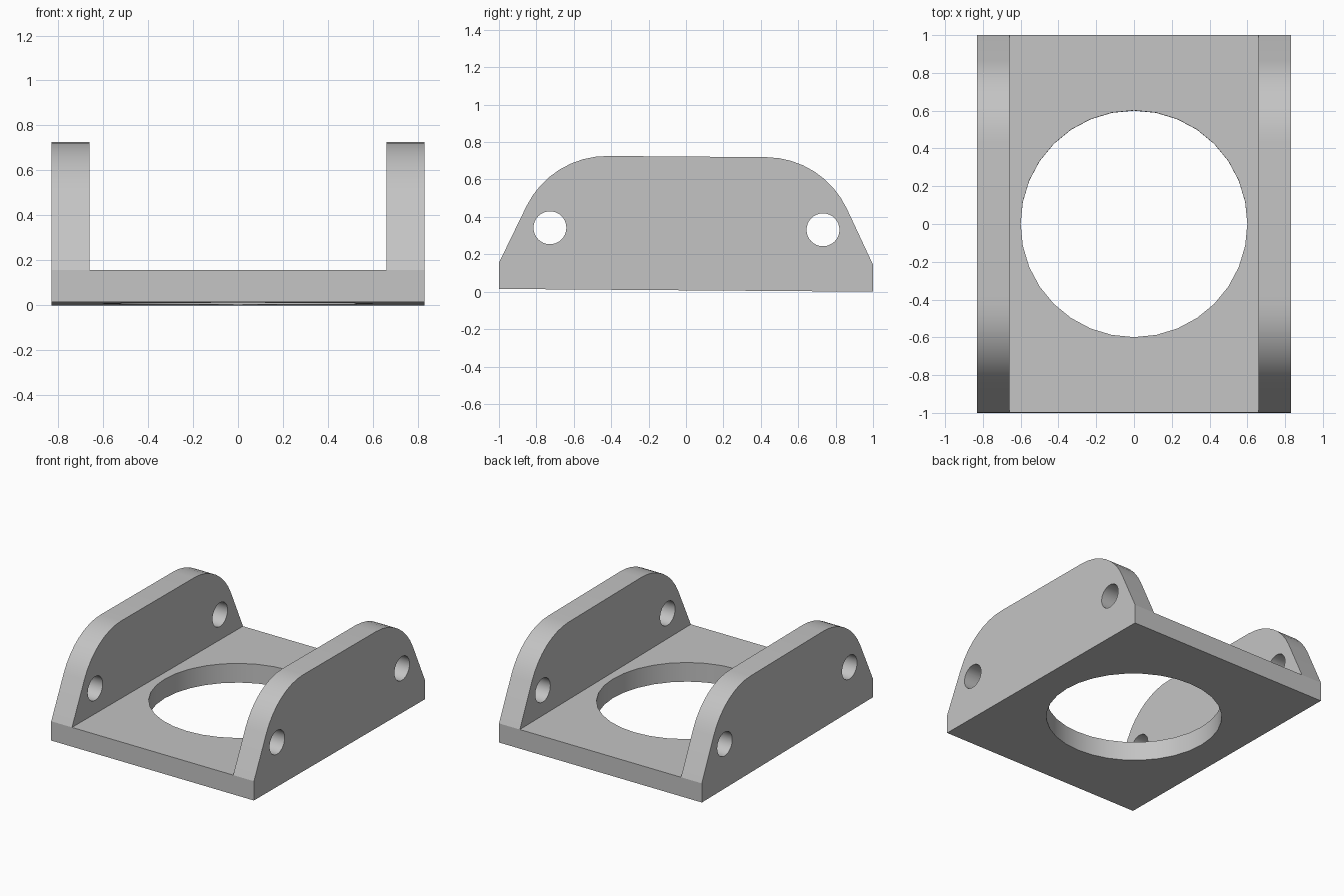
import bpy
import bmesh
import math
from mathutils import Matrix

cube = bpy.data.objects.get("Cube")
if cube:
    bpy.data.objects.remove(cube, do_unlink=True)

HALF_WIDTH, INNER, FLOOR, HEIGHT = 0.83, 0.66, 0.142, 0.715
RADIUS = 0.48
SLOPE = math.radians(25.5)
TILT = -0.0075

grey = bpy.data.materials.new("plain_grey")
grey.use_nodes = True
colour = (0.55, 0.55, 0.55, 1)
grey.diffuse_color = colour
grey.node_tree.nodes["Principled BSDF"].inputs["Base Color"].default_value = colour


def make_object(name, bm):
    bmesh.ops.recalc_face_normals(bm, faces=bm.faces)
    mesh = bpy.data.meshes.new(name)
    bm.to_mesh(mesh)
    bm.free()
    obj = bpy.data.objects.new(name, mesh)
    bpy.context.collection.objects.link(obj)
    mesh.materials.append(grey)
    return obj


def cut(target, bm):
    cutter = make_object("cutter", bm)
    cutter.hide_render = True
    mod = target.modifiers.new("cut", "BOOLEAN")
    mod.operation = "DIFFERENCE"
    mod.solver = "EXACT"
    mod.object = cutter
    bpy.ops.object.modifier_apply(modifier=mod.name)
    bpy.data.objects.remove(cutter, do_unlink=True)


def cylinder(radius, depth, matrix):
    bm = bmesh.new()
    bmesh.ops.create_cone(bm, cap_ends=True, segments=32, radius1=radius,
                          radius2=radius, depth=depth, matrix=matrix)
    return bm


# Side profile: upright foot, slope, rounded shoulder, mirrored front to back
half = [(1, 0), (1, FLOOR)]
for i in range(9):
    a = SLOPE + (math.pi / 2 - SLOPE) * i / 8
    half.append((0.424 + RADIUS * math.cos(a), HEIGHT - RADIUS + RADIUS * math.sin(a)))
profile = half + [(-y, z) for y, z in reversed(half)]

# Solid block extruded across the width
bm = bmesh.new()
face = bm.faces.new([bm.verts.new((-HALF_WIDTH, y, z)) for y, z in profile])
ext = bmesh.ops.extrude_face_region(bm, geom=[face], use_keep_orig=True)
bmesh.ops.translate(bm, vec=(2 * HALF_WIDTH, 0, 0),
                    verts=[v for v in ext["geom"] if isinstance(v, bmesh.types.BMVert)])
bracket = make_object("mounting_bracket", bm)
bpy.ops.object.select_all(action="DESELECT")
bpy.context.view_layer.objects.active = bracket
bracket.select_set(True)

# Channel between the two side walls
bm = bmesh.new()
bmesh.ops.create_cube(bm, size=1, matrix=Matrix.Translation((0, 0, FLOOR + 0.5))
                      @ Matrix.Diagonal((2 * INNER, 3, 1, 1)))
cut(bracket, bm)

# Large round opening in the floor
cut(bracket, cylinder(0.6, 1, Matrix.Translation((0, 0, 0.1))))

# Bolt holes through both walls
for y in (-0.73, 0.73):
    cut(bracket, cylinder(0.088, 3, Matrix.Translation((0, y, 0.329))
                          @ Matrix.Rotation(math.pi / 2, 4, "Y")))

# Slight backward lean, then smooth the curved surfaces
bracket.data.transform(Matrix.Translation((0, 0, -math.sin(TILT))) @ Matrix.Rotation(TILT, 4, "X"))
bpy.ops.object.shade_smooth_by_angle(angle=math.radians(20))
